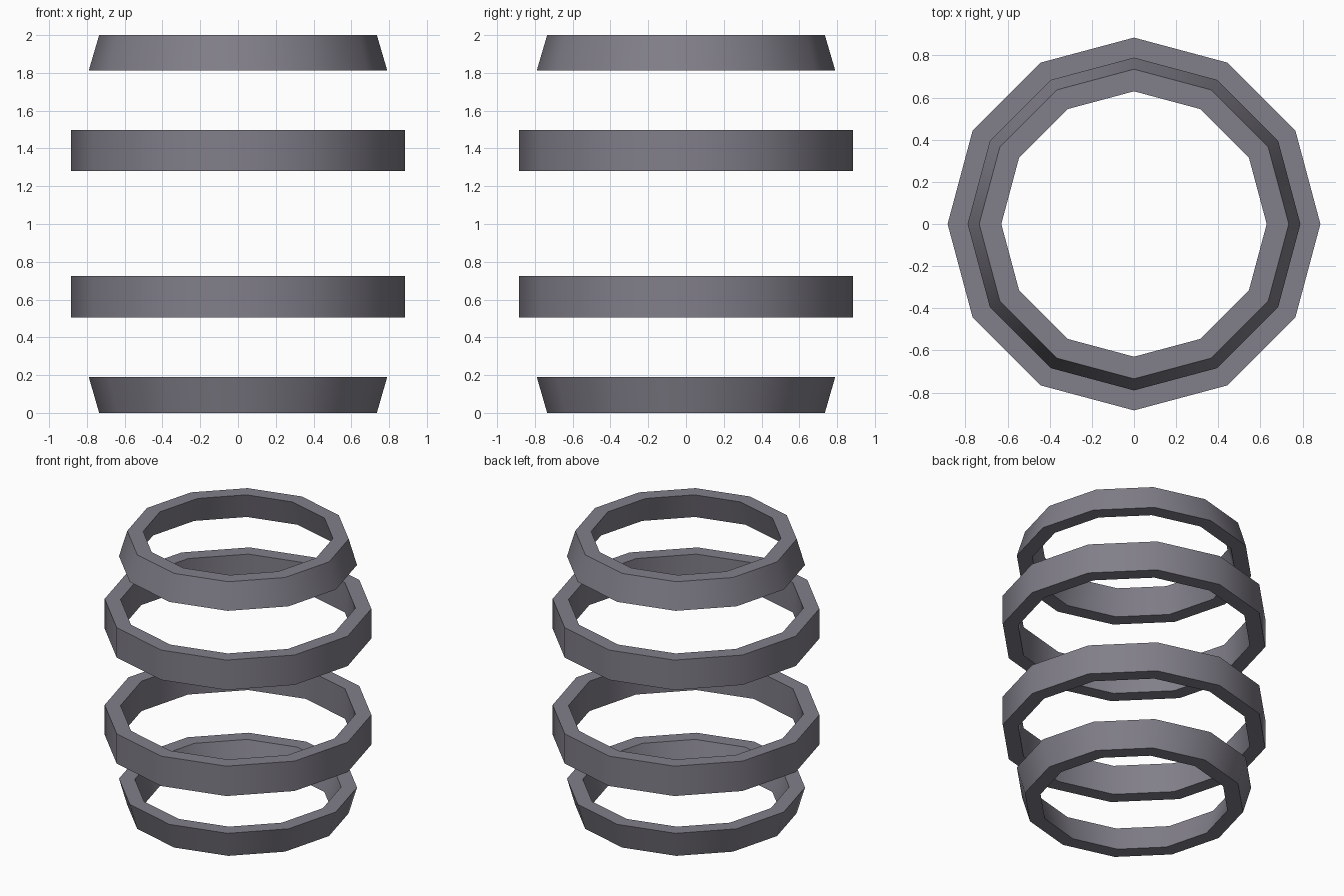
import bpy, bmesh, math

if "Cube" in bpy.data.objects:
    bpy.data.objects.remove(bpy.data.objects["Cube"])

SIDES = 12
WALL = 0.105

metal = bpy.data.materials.new("dark grey metal")
metal.diffuse_color = (0.22, 0.21, 0.25, 1)
metal.use_nodes = True
metal.node_tree.nodes["Principled BSDF"].inputs["Base Color"].default_value = metal.diffuse_color


def hoop(name, z0, z1, r0, r1):
    """Hoop with outer radius r0 at height z0 and r1 at z1."""
    profile = [(r0, z0), (r1, z1), (r1 - WALL, z1), (r0 - WALL, z0)]
    bm = bmesh.new()
    rings = []
    for i in range(SIDES):
        a = 2 * math.pi * i / SIDES
        rings.append([bm.verts.new((r * math.cos(a), r * math.sin(a), z))
                      for r, z in profile])
    for i in range(SIDES):
        p, q = rings[i], rings[(i + 1) % SIDES]
        for k in range(4):
            n = (k + 1) % 4
            bm.faces.new((p[k], q[k], q[n], p[n]))
    bmesh.ops.recalc_face_normals(bm, faces=bm.faces)
    mesh = bpy.data.meshes.new(name)
    bm.to_mesh(mesh)
    bm.free()
    mesh.materials.append(metal)
    obj = bpy.data.objects.new(name, mesh)
    bpy.context.collection.objects.link(obj)
    # Smooth around the hoop, sharp at its rims
    bpy.ops.object.select_all(action='DESELECT')
    obj.select_set(True)
    bpy.context.view_layer.objects.active = obj
    bpy.ops.object.shade_smooth_by_angle(angle=math.radians(40))


# Tapered end hoops and straight middle hoops, mirrored about z = 1
hoop("bottom_hoop", 0, 0.19, 0.735, 0.79)
hoop("lower_middle_hoop", 0.506, 0.724, 0.885, 0.885)
hoop("upper_middle_hoop", 1.28, 1.498, 0.885, 0.885)
hoop("top_hoop", 1.813, 2, 0.79, 0.735)
